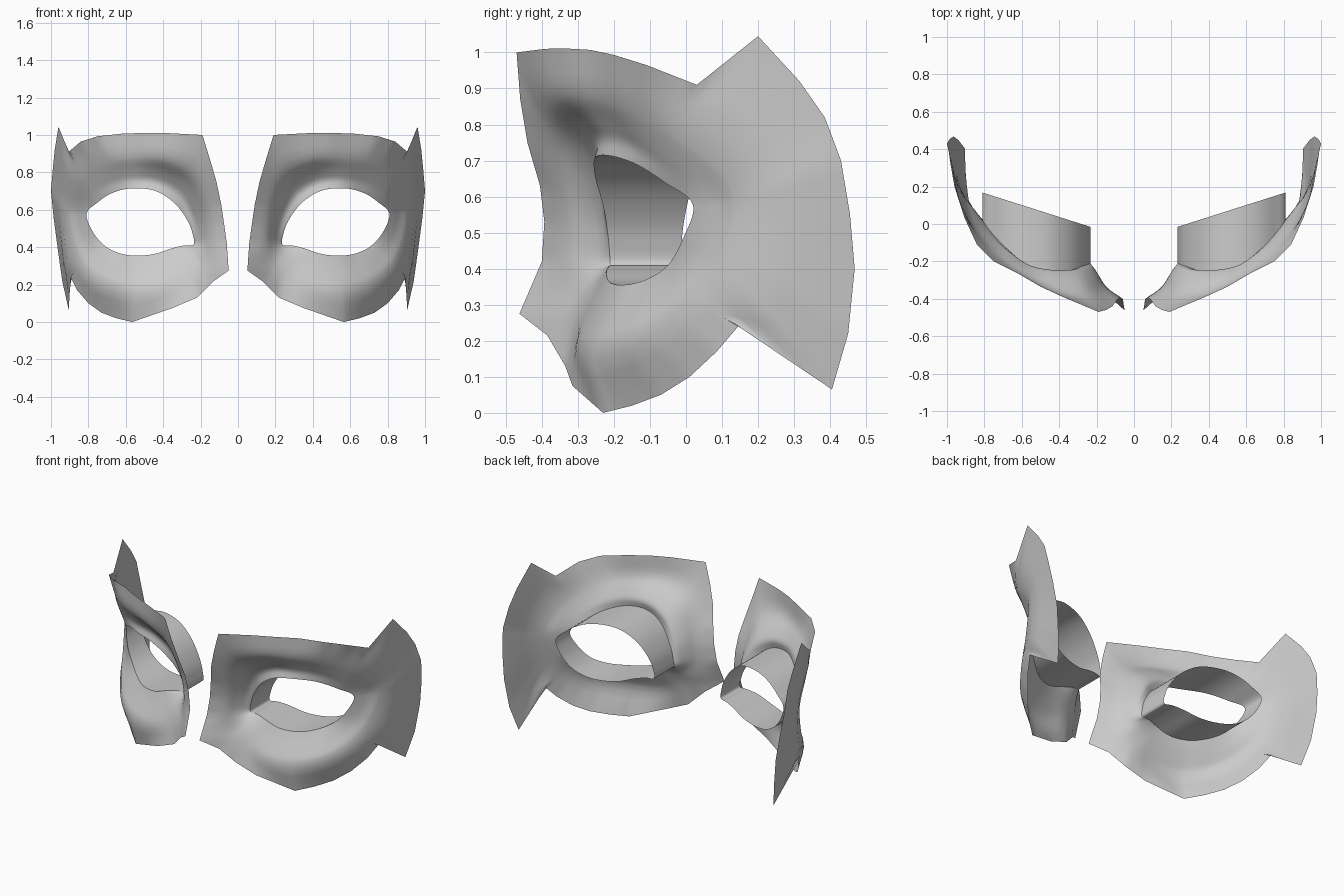
import bpy, bmesh, math
from mathutils import Vector

if "Cube" in bpy.data.objects:
    bpy.data.objects.remove(bpy.data.objects["Cube"])

# Eye opening edge, from the inner corner over the top and back (x, y, z)
RIM = [(.24, -.21, .41), (.245, -.215, .48), (.29, -.23, .575), (.35, -.25, .645),
       (.44, -.255, .70), (.55, -.23, .715), (.66, -.15, .695), (.75, -.06, .64),
       (.81, .02, .575), (.775, -.01, .48), (.715, -.05, .41), (.64, -.11, .37),
       (.55, -.175, .355), (.44, -.215, .365), (.35, -.22, .395), (.28, -.21, .41)]
# Nose side, brow, temple and cheek guide, matching the rim stations
BROW = [(.155, -.33, .40), (.16, -.33, .52), (.185, -.355, .66), (.25, -.38, .80),
        (.38, -.37, .87), (.55, -.295, .88), (.69, -.205, .86), (.83, -.05, .78),
        (.905, .14, .59), (.875, .085, .42), (.81, -.03, .30), (.70, -.165, .22),
        (.55, -.265, .19), (.39, -.30, .20), (.27, -.295, .26), (.185, -.315, .32)]
# Outer outline (x, y, z, rim station)
OUTLINE = [(.05, -.462, .275, -1), (.06, -.40, .42, .2), (.075, -.393, .53, 1),
           (.09, -.405, .63, 1.6), (.115, -.44, .75, 2.2), (.15, -.46, .87, 2.7),
           (.19, -.47, 1.0, 3.2), (.38, -.39, 1.01, 4.1), (.50, -.335, 1.011, 4.7),
           (.62, -.265, 1.007, 5.4), (.75, -.20, .993, 6), (.84, -.11, .965, 6.5),
           (.905, .03, .91, 7),
           (.96, .20, 1.045, 7.35), (.98, .315, .92, 7.6), (.99, .385, .82, 7.8),
           (1.0, .43, .70, 8), (.985, .455, .55, 8.2), (.965, .468, .40, 8.5),
           (.94, .45, .22, 8.8), (.905, .405, .065, 9.1), (.895, .145, .24, 9.7),
           (.86, .085, .17, 10.1), (.80, .01, .10, 10.6), (.73, -.07, .05, 11),
           (.65, -.15, .02, 11.5), (.565, -.23, 0, 12), (.35, -.315, .075, 13.5),
           (.22, -.335, .13, 14.3), (.135, -.385, .215, 14.7)]
SUB = 4


def spline(a, b, c, d, t):
    """Curve from b to c with tangents weighted by the segment lengths."""
    l0, l1, l2 = [max((q - p).length, 1e-4) for p, q in ((a, b), (b, c), (c, d))]
    m1 = ((b - a) / l0 * l1 + (c - b) / l1 * l0) / (l0 + l1) * l1
    m2 = ((c - b) / l1 * l2 + (d - c) / l2 * l1) / (l1 + l2) * l1
    return ((2 * t ** 3 - 3 * t * t + 1) * b + (t ** 3 - 2 * t * t + t) * m1
            + (3 * t * t - 2 * t ** 3) * c + (t ** 3 - t * t) * m2)


def on_loop(pts, s):
    i = math.floor(s)
    return spline(*[Vector(pts[(i + k) % len(pts)]) for k in (-1, 0, 1, 2)], s - i)


def column(edge, s):
    """Points from the eye opening out to the outline at one station."""
    rim, brow = on_loop(RIM, s), on_loop(BROW, s)
    upper = math.sin(math.pi * s / 8) if 0 < s < 8 else 0
    lid, socket = rim.lerp(brow, .25), rim.lerp(brow, .55)
    lid.y = rim.y + (brow.y - rim.y) * .25 * (1 - upper) + .008 * upper
    socket.y = rim.y + (brow.y - rim.y) * (.57 - .32 * upper)
    keys = [rim, lid, socket, brow, edge]
    keys = [2 * rim - lid] + keys + [2 * edge - brow.lerp(edge, .6)]
    out = []
    for i in range(1, 5):
        out += [spline(*keys[i - 1:i + 3], k / SUB) for k in range(SUB)]
    return out + [edge]


def build(name, columns, mat):
    """Skin closed columns into a sheet and mirror it to the other side."""
    bm = bmesh.new()
    grid = [[bm.verts.new(p) for p in col] for col in columns]
    for a, b in zip(grid, grid[1:] + grid[:1]):
        for j in range(len(a) - 1):
            bm.faces.new((a[j], a[j + 1], b[j + 1], b[j]))
    me = bpy.data.meshes.new(name)
    bm.to_mesh(me)
    bm.free()
    me.materials.append(mat)
    ob = bpy.data.objects.new(name, me)
    bpy.context.collection.objects.link(ob)
    bpy.context.view_layer.objects.active = ob
    ob.select_set(True)
    bpy.ops.object.shade_smooth_by_angle(angle=math.radians(60))
    ob.select_set(False)
    mirror = ob.modifiers.new("Mirror", 'MIRROR')
    mirror.use_mirror_merge = False


grey = bpy.data.materials.new("plain grey")
grey.diffuse_color = (.6, .6, .6, 1)
grey.use_nodes = True
grey.node_tree.nodes["Principled BSDF"].inputs["Base Color"].default_value = grey.diffuse_color

# Face sheet around each eye
sheet = []
for i, p in enumerate(OUTLINE):
    q = OUTLINE[(i + 1) % len(OUTLINE)]
    s1 = q[3] if q[3] > p[3] else q[3] + 16
    for k in range(SUB):
        t = k / SUB
        sheet.append(column(Vector(p[:3]).lerp(Vector(q[:3]), t), p[3] + (s1 - p[3]) * t))
build("eye_surround", sheet, grey)

# Socket wall running straight back from each opening to a slanted end
wall = []
for k in range(96):
    p = on_loop(RIM, k / 6)
    back = Vector((p.x, -.01 + (p.x - .25) * .318, p.z))
    wall.append([back.lerp(p, j / 3) for j in range(4)])
build("socket_wall", wall, grey)
